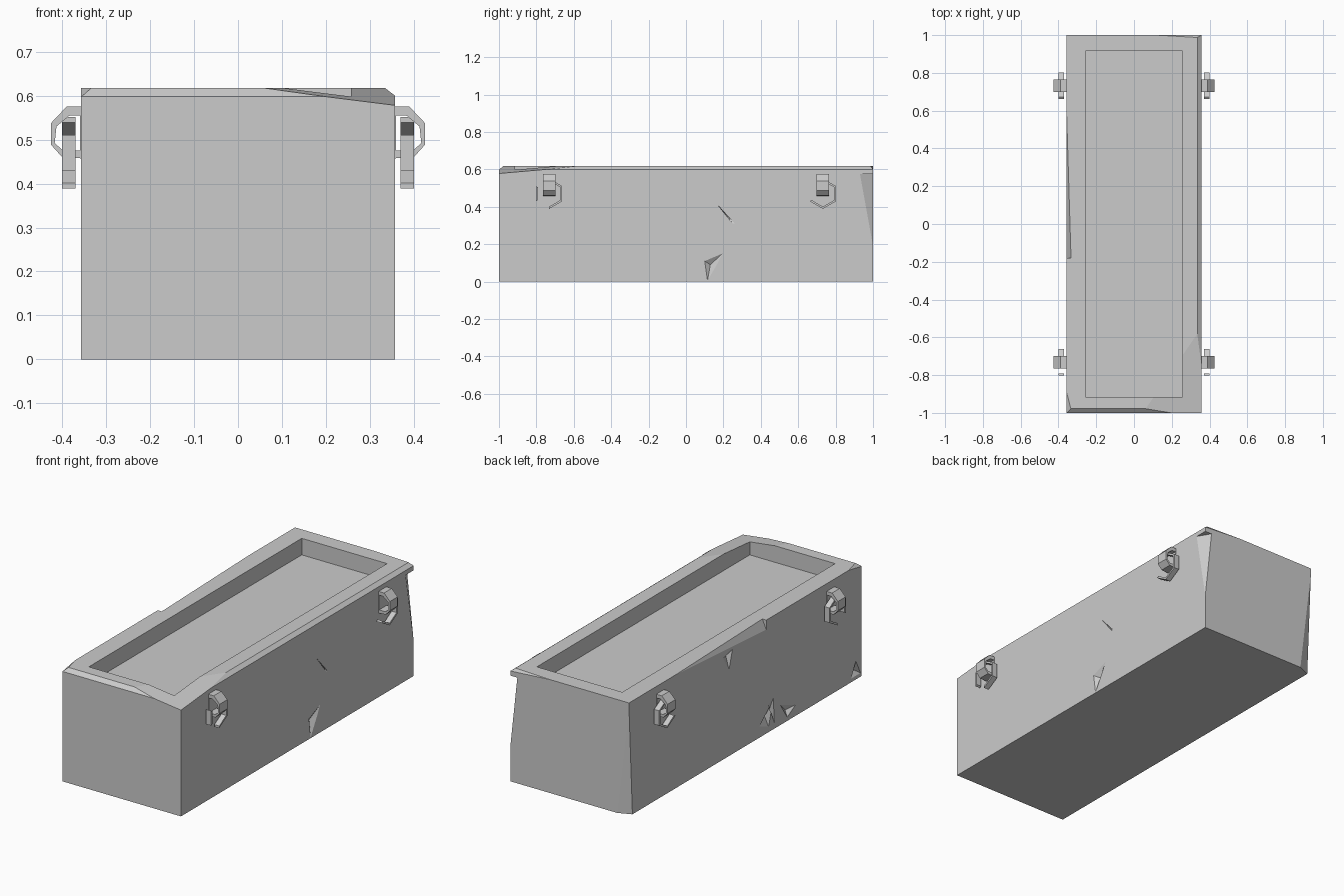
import bpy, bmesh
from math import radians, cos, sin
from mathutils import Vector as V, geometry

if "Cube" in bpy.data.objects:
    bpy.data.objects.remove(bpy.data.objects["Cube"])

W, L, H = 0.357, 1.0, 0.617


def new_object(name, bm):
    bmesh.ops.recalc_face_normals(bm, faces=bm.faces)
    me = bpy.data.meshes.new(name)
    bm.to_mesh(me)
    bm.free()
    ob = bpy.data.objects.new(name, me)
    bpy.context.collection.objects.link(ob)
    return ob


def hull(name, pts):
    bm = bmesh.new()
    for p in pts:
        bm.verts.new(p)
    res = bmesh.ops.convex_hull(bm, input=bm.verts)
    junk = [v for v in bm.verts if not v.link_faces]
    bmesh.ops.delete(bm, geom=junk, context='VERTS')
    bmesh.ops.dissolve_limit(bm, angle_limit=0.001, verts=bm.verts, edges=bm.edges)
    return new_object(name, bm)


def box_points(x0, x1, y0, y1, z0, z1):
    return [(x, y, z) for x in (x0, x1) for y in (y0, y1) for z in (z0, z1)]


def cut(target, cutter):
    mod = target.modifiers.new("cut", 'BOOLEAN')
    mod.object, mod.operation, mod.solver = cutter, 'DIFFERENCE', 'EXACT'
    bpy.context.view_layer.objects.active = target
    bpy.ops.object.modifier_apply(modifier=mod.name)
    bpy.data.objects.remove(cutter)


def chip(target, pts, out, deep=None):
    out = V(out)
    pts = [V(p) for p in pts]
    extra = [V(deep)] if deep else []
    cut(target, hull("cutter", pts + [p + out for p in pts] + extra))


# Stone body with worn top edges sliced off by planes
body = hull("stone_trough", box_points(-W, W, -L, L, 0, H))
bm = bmesh.new()
bm.from_mesh(body.data)
slices = [
    [(-W, -1, .598), (W, -1, .598), (0, -.978, H)],          # front edge
    [(W, -1, .6), (W, 1, .6), (.335, 0, H)],                 # right edge
    [(.15, -1, .604), (W, -.7, .604), (W, -1, .578)],        # front right corner
    [(-W, -.89, H), (-.335, -.975, H), (-W, -1, .597)],      # front left corner
]
for tri in slices:
    n = geometry.normal([V(p) for p in tri])
    if n.z < 0:
        n = -n
    bmesh.ops.bisect_plane(bm, geom=bm.verts[:] + bm.edges[:] + bm.faces[:],
                           plane_co=tri[0], plane_no=n, clear_outer=True)
    bmesh.ops.holes_fill(bm, edges=[e for e in bm.edges if e.is_boundary], sides=0)
bmesh.ops.recalc_face_normals(bm, faces=bm.faces)
bm.to_mesh(body.data)
bm.free()

# Shallow recess in the top
cut(body, hull("cutter", box_points(-.257, .257, -.915, .915, .527, .8)))

# Broken corners and rim
chip(body, [(W, .93, .575), (.315, 1, .575), (W, 1, .19)], (.1, .1, 0))
chip(body, [(-W, 1, .59), (-.285, 1, -.01), (-W, .97, -.01)], (-.1, .1, 0))
chip(body, [(-W, .6, H), (-.333, -.18, H + .001), (-W, -.18, .565)], (-.05, 0, .05))
chip(body, [(.12, 1, H), (.36, .985, H + .001), (.36, 1, .6)], (0, .05, .05))

# Small gouges in the side walls: (side, outline in y/z, deepest y/z)
gouges = [
    (1, [(.1, .11), (.17, .10), (.195, .15), (.115, .005)], (.13, .09)),
    (1, [(.165, .415), (.26, .31), (.25, .31)], (.21, .36)),
    (-1, [(-.12, .06), (-.2, .03), (-.24, .16)], (-.19, .09)),
    (-1, [(-.2, .15), (-.24, .17), (-.25, .03)], (-.23, .1)),
    (-1, [(-.3, .11), (-.36, .02), (-.43, .06)], (-.37, .05)),
    (-1, [(-.91, .02), (-.99, .02), (-.95, .1)], (-.95, .05)),
    (-1, [(.11, .57), (.19, .55), (.14, .47)], (.14, .54)),
]
for s, outline, (dy, dz) in gouges:
    chip(body, [(s * W, y, z) for y, z in outline], (s * .05, 0, 0), (s * (W - .02), dy, dz))

# Carrying lugs: faceted loops standing out from the walls
OUT = [(.35, .575), (.39, .575), (.425, .538), (.425, .488), (.4, .46), (.35, .457)]
INN = [(.36, .555), (.383, .555), (.413, .53), (.417, .492), (.398, .475), (.36, .475)]


def lug(name, s, yc):
    bm = bmesh.new()
    loops = [[bm.verts.new((s * x, yc + d, z)) for x, z in prof]
             for prof, d in ((OUT, -.033), (OUT, .033), (INN, .033), (INN, -.033))]
    for a, b in zip(loops, loops[1:] + loops[:1]):
        for i in range(6):
            j = (i + 1) % 6
            bm.faces.new((a[i], a[j], b[j], b[i]))
    new_object(name, bm)


# Broken hexagonal rings made from flat links
def ring(name, s, yc, missing):
    bm = bmesh.new()

    def pt(i, r, x):
        a = radians(90 - 60 * i)
        return bm.verts.new((s * x, yc + r * cos(a), .47 + r * sin(a)))
    for i in range(6):
        if i in missing:
            continue
        q = [[pt(k, r, x) for r, x in ((.081, .37), (.081, .4), (.069, .4), (.069, .37))]
             for k in (i, i + 1)]
        for j in range(4):
            k = (j + 1) % 4
            bm.faces.new((q[0][j], q[0][k], q[1][k], q[1][j]))
        bm.faces.new(q[0])
        bm.faces.new(q[1])
    bmesh.ops.recalc_face_normals(bm, faces=bm.faces)
    new_object(name, bm)


for s, side in ((1, "right"), (-1, "left")):
    for yc, end, missing in ((-.732, "front", (3, 5)), (.732, "back", (4, 5))):
        lug(f"{end}_{side}_lug", s, yc)
        ring(f"{end}_{side}_ring", s, yc, missing)
